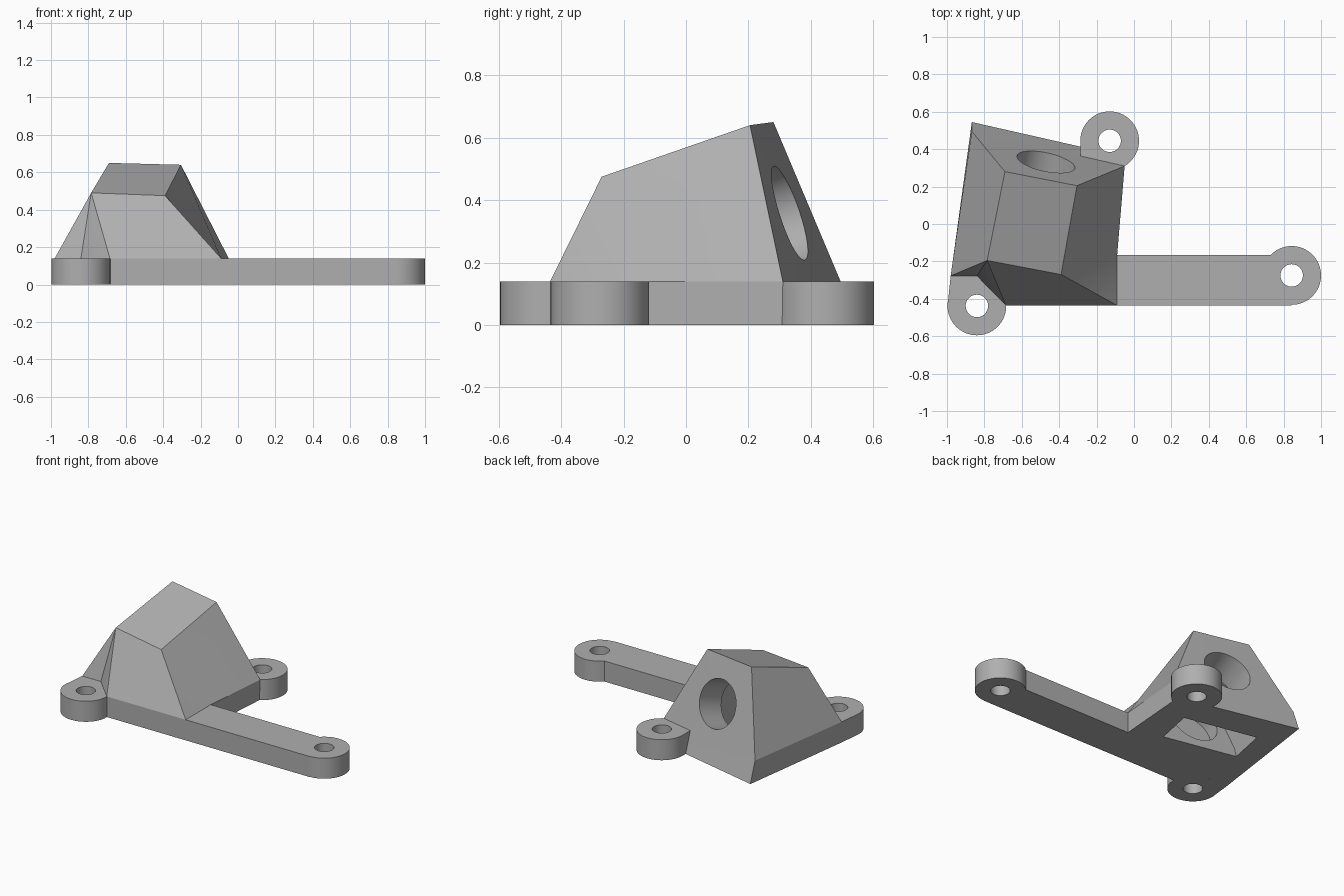
import bpy, bmesh
from math import radians
from mathutils import Vector

cube = bpy.data.objects.get("Cube")
if cube:
    bpy.data.objects.remove(cube, do_unlink=True)

grey = bpy.data.materials.new("plain_grey")
grey.use_nodes = True
colour = (0.43, 0.43, 0.43, 1)
grey.diffuse_color = colour
grey.node_tree.nodes["Principled BSDF"].inputs["Base Color"].default_value = colour

H = 0.14          # plate thickness
TAB_R, HOLE_R, BORE_R = 0.157, 0.06, 0.158
TABS = [(-0.84, -0.438), (-0.13, 0.445), (0.843, -0.275)]


def make(name, bm):
    bmesh.ops.recalc_face_normals(bm, faces=bm.faces[:])
    mesh = bpy.data.meshes.new(name)
    bm.to_mesh(mesh)
    bm.free()
    mesh.materials.append(grey)
    obj = bpy.data.objects.new(name, mesh)
    bpy.context.collection.objects.link(obj)
    return obj


def loft(name, low, high):
    """Solid between two matching loops of points."""
    bm = bmesh.new()
    a = [bm.verts.new(p) for p in low]
    b = [bm.verts.new(p) for p in high]
    bm.faces.new(a)
    bm.faces.new(b)
    for i in range(len(a)):
        j = (i + 1) % len(a)
        bm.faces.new((a[i], a[j], b[j], b[i]))
    return make(name, bm)


def slab(name, outline):
    return loft(name, [(x, y, 0) for x, y in outline], [(x, y, H) for x, y in outline])


def rod(name, start, end, radius, sides=64):
    start, end = Vector(start), Vector(end)
    bm = bmesh.new()
    bmesh.ops.create_cone(bm, cap_ends=True, segments=sides, radius1=radius,
                          radius2=radius, depth=(end - start).length)
    bm.transform((end - start).to_track_quat('Z', 'Y').to_matrix().to_4x4())
    bmesh.ops.translate(bm, vec=(start + end) / 2, verts=bm.verts[:])
    return make(name, bm)


def combine(target, tool, operation):
    tool.hide_render = True
    mod = target.modifiers.new(tool.name, 'BOOLEAN')
    mod.operation, mod.solver, mod.object = operation, 'EXACT', tool
    bpy.context.view_layer.objects.active = target
    bpy.ops.object.modifier_apply(modifier=mod.name)
    bpy.data.objects.remove(tool, do_unlink=True)


# Sloped housing: vertical skirt below, leaning faces above
skirt = [(-0.867, 0.495), (-0.98, -0.277), (-0.84, -0.277), (-0.685, -0.435),
         (-0.09, -0.435), (-0.09, -0.165), (-0.05, 0.31)]
crown = [(-0.69, 0.28, 0.65), (-0.785, -0.195, 0.49),
         (-0.39, -0.27, 0.475), (-0.305, 0.205, 0.64)]
bm = bmesh.new()
foot = [bm.verts.new((x, y + (0.05 if y > 0 else 0), 0)) for x, y in skirt]
rim = [bm.verts.new((x, y, H)) for x, y in skirt]
A, D, C, B = [bm.verts.new(p) for p in crown]
bm.faces.new(foot)
for i in range(7):
    j = (i + 1) % 7
    bm.faces.new((foot[i], foot[j], rim[j], rim[i]))
r = rim
for face in [(A, D, C, B), (r[0], r[1], D, A), (r[1], r[2], D), (r[2], r[3], D),
             (r[3], r[4], C, D), (r[4], r[5], C), (r[5], r[6], B, C), (r[6], r[0], A, B)]:
    bm.faces.new(face)
body = make("sensor_bracket", bm)

# Long arm, tab fillers and round tabs
combine(body, slab("arm", [(-0.3, -0.435), (0.843, -0.435), (0.843, -0.165), (-0.3, -0.165)]), 'UNION')
combine(body, slab("front_tab_filler", [(-0.98, -0.277), (-0.997, -0.438),
                                        (-0.84, -0.438), (-0.84, -0.26), (-0.97, -0.26)]), 'UNION')
combine(body, slab("back_tab_filler", [(-0.287, 0.445), (-0.13, 0.445),
                                       (-0.13, 0.25), (-0.287, 0.25)]), 'UNION')
for x, y in TABS:
    combine(body, rod("tab", (x, y, 0), (x, y, H), TAB_R), 'UNION')
for x, y in TABS:
    combine(body, rod("screw_hole", (x, y, -0.1), (x, y, H + 0.04), HOLE_R, 48), 'DIFFERENCE')

# Pocket open at the bottom, square to the tilted back face
axis = Vector((0.189, 0.925, 0.325)).normalized()
side = axis.cross(Vector((0, 0, 1))).normalized()
up = side.cross(axis)
centre = Vector((-0.47, 0.335, 0.36))


def section(depth):
    return [centre - axis * depth + side * s + up * h
            for s, h in [(-0.255, -0.6), (0.255, -0.6), (0.255, -0.15),
                         (0.18, 0.18), (-0.18, 0.18), (-0.255, -0.15)]]


combine(body, loft("pocket", section(0.203), section(0.454)), 'DIFFERENCE')

# Round bore through the back face, running past the pocket
combine(body, rod("bore", centre + axis * 0.2, centre - axis * 0.55, BORE_R), 'DIFFERENCE')

bpy.ops.object.select_all(action='DESELECT')
body.select_set(True)
bpy.context.view_layer.objects.active = body
bpy.ops.object.shade_smooth_by_angle(angle=radians(20))
